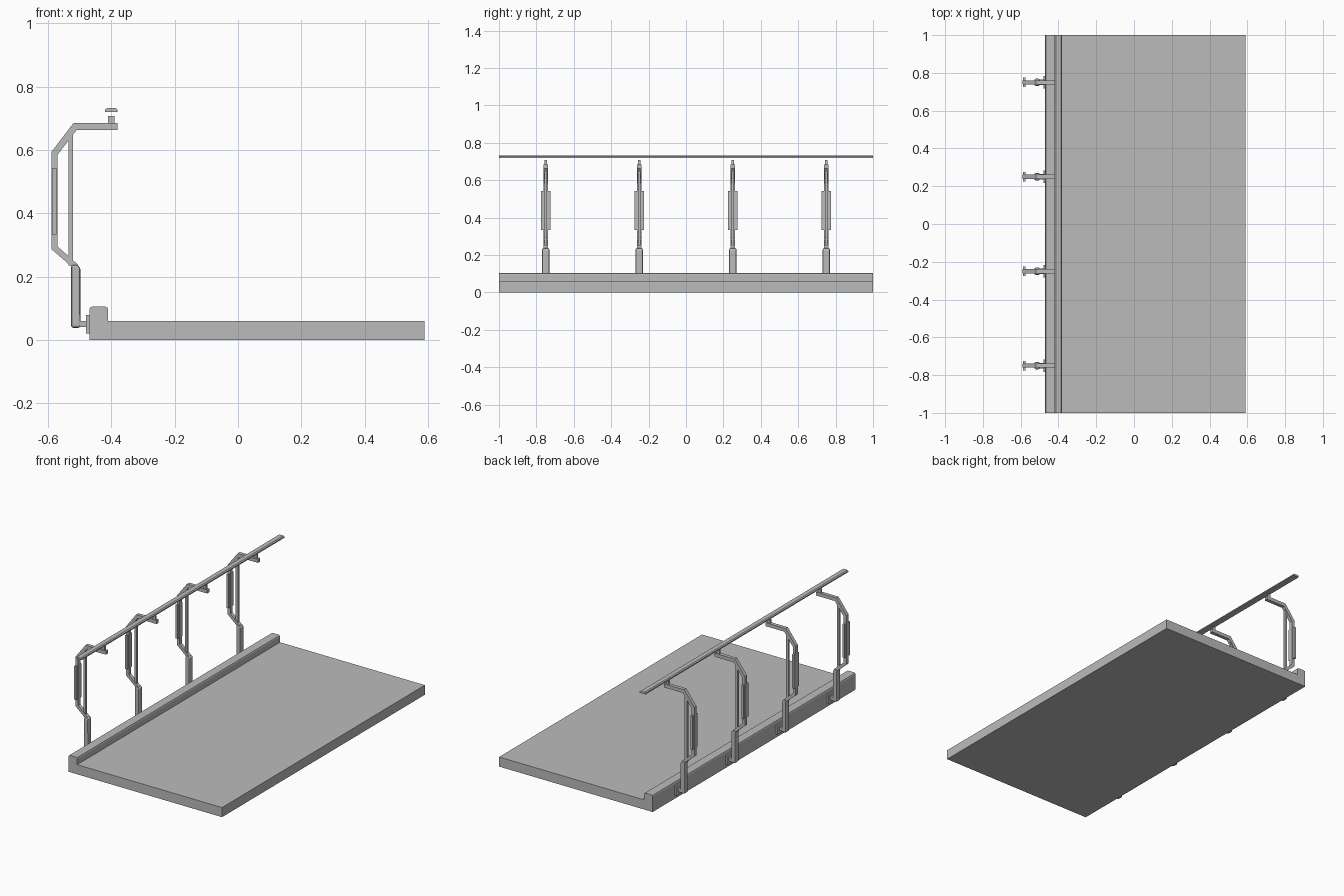
import bpy, bmesh

cube = bpy.data.objects.get("Cube")
if cube:
    bpy.data.objects.remove(cube, do_unlink=True)

grey = bpy.data.materials.new("plain_grey")
grey.use_nodes = True
colour = (0.5, 0.5, 0.5, 1)
grey.diffuse_color = colour
grey.node_tree.nodes["Principled BSDF"].inputs["Base Color"].default_value = colour


def extrude(name, profile, y, width):
    """Extrude an x-z outline along y, centred on y."""
    bm = bmesh.new()
    face = bm.faces.new([bm.verts.new((x, y - width / 2, z)) for x, z in profile])
    moved = bmesh.ops.extrude_face_region(bm, geom=[face])["geom"]
    verts = [v for v in moved if isinstance(v, bmesh.types.BMVert)]
    bmesh.ops.translate(bm, vec=(0, width, 0), verts=verts)
    bmesh.ops.recalc_face_normals(bm, faces=bm.faces)
    mesh = bpy.data.meshes.new(name)
    bm.to_mesh(mesh)
    bm.free()
    mesh.materials.append(grey)
    obj = bpy.data.objects.new(name, mesh)
    bpy.context.collection.objects.link(obj)
    return obj


def box(name, x0, x1, z0, z1, y, width):
    return extrude(name, [(x0, z0), (x1, z0), (x1, z1), (x0, z1)], y, width)


def soften(obj, width, segments=2):
    bevel = obj.modifiers.new("rounded_edges", "BEVEL")
    bevel.width = width
    bevel.segments = segments
    bevel.limit_method = "ANGLE"


# Deck with the rounded kerb along its right edge
extrude("deck_and_kerb", [
    (-0.47, 0), (0.59, 0), (0.59, 0.06), (-0.41, 0.06), (-0.41, 0.095),
    (-0.413, 0.102), (-0.42, 0.105), (-0.46, 0.105), (-0.467, 0.102),
    (-0.47, 0.095)], 0, 2)

# Handrail with chamfered top edges
extrude("handrail", [
    (-0.42, 0.72), (-0.38, 0.72), (-0.38, 0.727), (-0.386, 0.732),
    (-0.414, 0.732), (-0.42, 0.727)], 0, 2)

# Bent bracket outline, outer edge then inner edge
bracket = [
    (-0.515, 0.222), (-0.59, 0.287), (-0.59, 0.593), (-0.52, 0.685),
    (-0.38, 0.685), (-0.38, 0.663), (-0.51, 0.663), (-0.57, 0.585),
    (-0.57, 0.295), (-0.505, 0.237)]

for i in range(4):
    y = -0.75 + i * 0.5
    tag = f"_{i + 1}"
    # Kerb fixing and lower post
    box("fixing_plate" + tag, -0.48, -0.468, 0.02, 0.078, y, 0.066)
    box("fixing_stub" + tag, -0.51, -0.475, 0.04, 0.06, y, 0.03)
    post = extrude("lower_post" + tag, [
        (-0.527, 0.038), (-0.498, 0.038), (-0.498, 0.228),
        (-0.508, 0.237), (-0.527, 0.237)], y, 0.038)
    soften(post, 0.007)
    # Upper bracket, straight brace and outer plate
    extrude("bent_bracket" + tag, bracket, y, 0.022)
    box("straight_brace" + tag, -0.536, -0.521, 0.235, 0.655, y, 0.014)
    box("outer_plate" + tag, -0.588, -0.574, 0.333, 0.543, y, 0.05)
    # Rail support peg
    box("rail_peg" + tag, -0.41, -0.391, 0.68, 0.708, y, 0.012)
